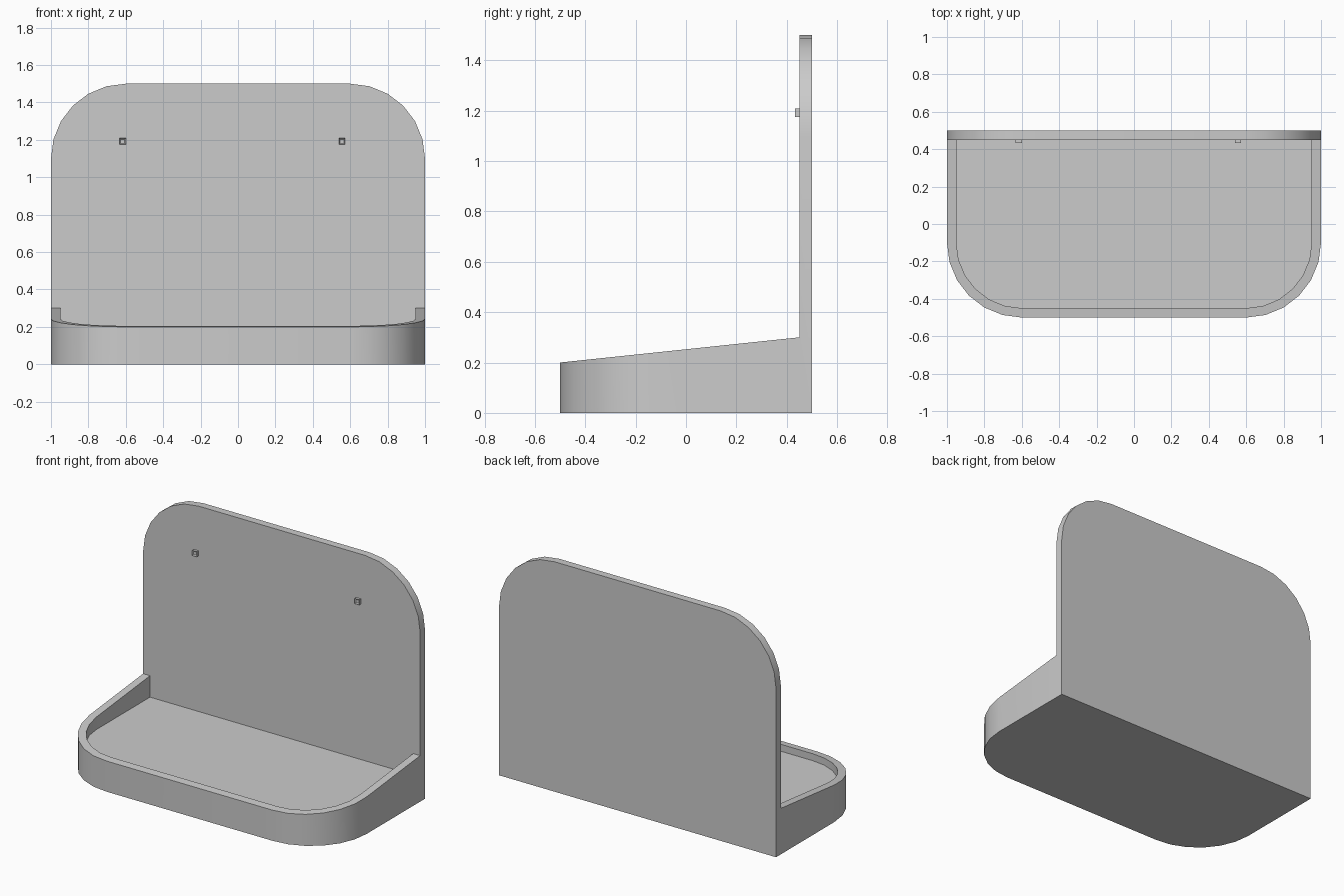
import bpy, bmesh
from math import sin, cos, pi

if "Cube" in bpy.data.objects:
    bpy.data.objects.remove(bpy.data.objects["Cube"])

SEG, FLOOR, YF, YB = 6, 0.16, 0.45, 0.5   # arc segments, floor height, panel front/back


def finish(bm, name):
    bmesh.ops.remove_doubles(bm, verts=bm.verts, dist=1e-5)
    bmesh.ops.recalc_face_normals(bm, faces=bm.faces)
    me = bpy.data.meshes.new(name)
    bm.to_mesh(me)
    bm.free()
    ob = bpy.data.objects.new(name, me)
    bpy.context.collection.objects.link(ob)
    bpy.ops.object.select_all(action='DESELECT')
    ob.select_set(True)
    bpy.context.view_layer.objects.active = ob
    bpy.ops.object.shade_smooth_by_angle(angle=pi / 6)
    return ob


def arch(r, cv):
    """Two quarter arcs from x = +(0.6 + r) over to x = -(0.6 + r)."""
    a = [(0.6 + r * cos(i * pi / 2 / SEG), cv + r * sin(i * pi / 2 / SEG)) for i in range(SEG + 1)]
    return a + [(-u, v) for u, v in reversed(a)]


def face(bm, pts):
    bm.faces.new([bm.verts.new(p) for p in pts])


def strip(bm, a, b):
    for i in range(len(a) - 1):
        face(bm, [a[i], a[i + 1], b[i + 1], b[i]])


def rim_z(y):
    return 0.2 + 0.1 * (y + 0.5) / 0.95


bm = bmesh.new()
# Tray outlines: rounded front, open towards the back panel
outer = [(1, YF)] + [(x, -v) for x, v in arch(0.4, 0.1)] + [(-1, YF)]
inner = [(0.95, YF)] + [(x, -v) for x, v in arch(0.35, 0.1)] + [(-0.95, YF)]
out_low = [(x, y, 0) for x, y in outer]
out_top = [(x, y, rim_z(y)) for x, y in outer]
in_top = [(x, y, rim_z(y)) for x, y in inner]
in_low = [(x, y, FLOOR) for x, y in inner]
for a, b in ((out_low, out_top), (out_top, in_top), (in_top, in_low)):
    strip(bm, a, b)
face(bm, in_low)
face(bm, [(1, YB, 0)] + out_low + [(-1, YB, 0)])

# Back panel with rounded top corners
top = arch(0.4, 1.1)
front = [(x, YF, z) for x, z in top]
back = [(x, YB, z) for x, z in top]
strip(bm, front, back)
face(bm, back + [(-1, YB, 0), (1, YB, 0)])
face(bm, front + [(-1, YF, 0.3), (-0.95, YF, 0.3), (-0.95, YF, FLOOR),
                  (0.95, YF, FLOOR), (0.95, YF, 0.3), (1, YF, 0.3)])
for s in (-1, 1):
    face(bm, [(s, YF, 0), (s, YF, 0.3), (s, YF, 1.1), (s, YB, 1.1), (s, YB, 0)])
finish(bm, "wall_shelf")

# Small square pegs with a shallow recess
for name, x in (("left_peg", -0.617), ("right_peg", 0.556)):
    bm = bmesh.new()
    bmesh.ops.create_cube(bm, size=1)
    for v in bm.verts:
        v.co = (x + v.co.x * 0.034, 0.442 + v.co.y * 0.018, 1.192 + v.co.z * 0.034)
    bm.normal_update()
    tip = [f for f in bm.faces if f.normal.y < -0.9]
    bmesh.ops.inset_region(bm, faces=tip, thickness=0.009)
    bmesh.ops.translate(bm, verts=tip[0].verts, vec=(0, 0.006, 0))
    finish(bm, name)
